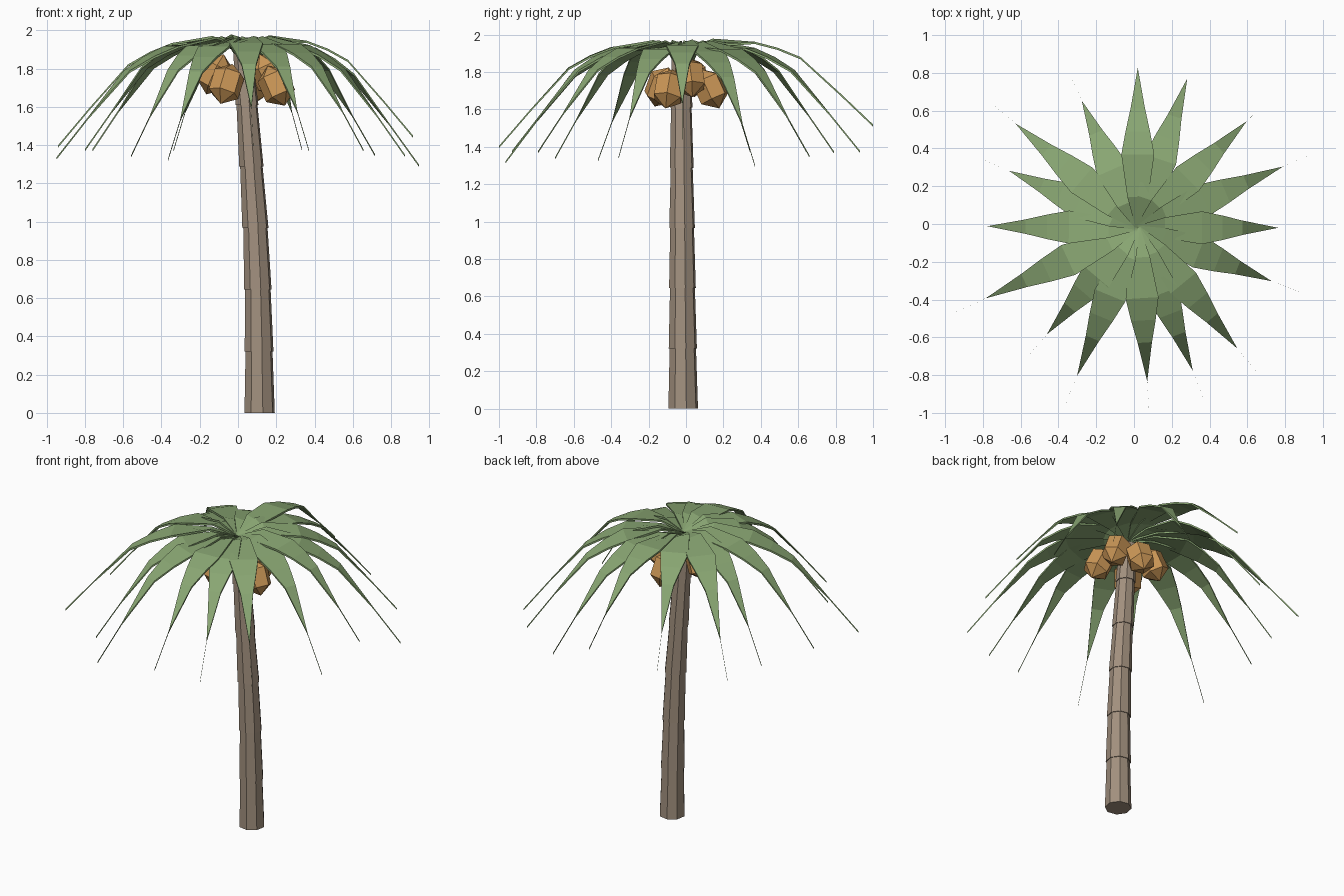
import bpy, bmesh, math
from mathutils import Vector, Matrix

if "Cube" in bpy.data.objects:
    bpy.data.objects.remove(bpy.data.objects["Cube"], do_unlink=True)


def material(name, rgb):
    mat = bpy.data.materials.new(name)
    mat.use_nodes = True
    color = (*rgb, 1.0)
    mat.diffuse_color = color
    mat.node_tree.nodes["Principled BSDF"].inputs["Base Color"].default_value = color
    return mat


def finish(bm, name, mat):
    bmesh.ops.recalc_face_normals(bm, faces=bm.faces)
    mesh = bpy.data.meshes.new(name)
    bm.to_mesh(mesh)
    bm.free()
    mesh.materials.append(mat)
    obj = bpy.data.objects.new(name, mesh)
    bpy.context.collection.objects.link(obj)
    return obj


def loft(bm, rings):
    """Join equal-sized vertex rings with quads and cap both ends."""
    rings = [[bm.verts.new(p) for p in ring] for ring in rings]
    n = len(rings[0])
    for a, b in zip(rings, rings[1:]):
        for i in range(n):
            j = (i + 1) % n
            bm.faces.new((a[i], a[j], b[j], b[i]))
    bm.faces.new(rings[0][::-1])
    bm.faces.new(rings[-1])


leaf_green = material("leaf green", (0.25, 0.38, 0.17))
bark_brown = material("bark brown", (0.36, 0.28, 0.21))
husk_orange = material("husk orange", (0.60, 0.31, 0.095))

# Trunk: stacked tapering octagonal segments, each overhanging the one below
SEGMENT = 0.322
TRUNK_TOP = 1.88
CENTERS = [0.113, 0.11, 0.104, 0.091, 0.07, 0.047, 0.025]
RADII = [0.081, 0.077, 0.073, 0.07, 0.065, 0.061, 0.055]


def octagon(level, radius):
    z = min(level * SEGMENT, TRUNK_TOP)
    center = Vector((CENTERS[level], -0.015 - 0.002 * level, z))
    angles = [math.radians(12 + 45 * k) for k in range(8)]
    return [center + Vector((math.cos(a), math.sin(a), 0)) * radius for a in angles]


bm = bmesh.new()
for level in range(6):
    loft(bm, [octagon(level, RADII[level]),
              octagon(level + 1, RADII[level + 1] - 0.005)])
finish(bm, "trunk", bark_brown)

# Leaves: drooping blades, twisted at the sunken crown, ending in a fine spine
CROWN = Vector((0.02, -0.02, 0))
LONGEST_TIP_Z = 1.52
THICKNESS = 0.012
# fraction of length, half width, height, sideways tilt
BLADE = [(0, 0.012, 1.912, 0.4), (0.16, 0.055, 1.962, 0.3),
         (0.38, 0.087, 1.962, 0), (0.5, 0.065, 1.93, 0),
         (0.62, 0.038, 1.88, 0), (0.83, 0.0001, 1.685, 0),
         (1, 0.0001, 1.52, 0)]
# tip position of every leaf
TIPS = [(0.02, 1.0, 1.52), (0.335, 0.93, 1.38), (0.715, 0.66, 1.355),
        (0.945, 0.37, 1.30), (0.915, -0.02, 1.45), (0.873, -0.36, 1.35),
        (0.655, -0.79, 1.38), (0.37, -0.93, 1.38), (0.08, -1.0, 1.405),
        (-0.367, -0.964, 1.325), (-0.56, -0.70, 1.345), (-0.95, -0.47, 1.335),
        (-0.94, -0.01, 1.40), (-0.80, 0.343, 1.38), (-0.76, 0.645, 1.38),
        (-0.337, 0.79, 1.378)]

for number, (x, y, tip_z) in enumerate(TIPS, 1):
    reach = Vector((x, y, 0)) - CROWN
    side = Vector((-reach.y, reach.x, 0)).normalized()
    drop = Vector((0, 0, THICKNESS))
    rings = []
    for t, half_width, height, tilt in BLADE:
        z = height - (LONGEST_TIP_Z - tip_z) * t ** 1.5
        middle = CROWN + reach * t + Vector((0, 0, z))
        edge = (side + Vector((0, 0, tilt))) * half_width
        rings.append([middle - edge, middle + edge,
                      middle + edge - drop, middle - edge - drop])
    bm = bmesh.new()
    loft(bm, rings)
    finish(bm, f"leaf_{number}", leaf_green)

# Nuts: coarse faceted drops hanging outward from the top of the trunk
NUTS = [(-0.12, 0.03, 1.77), (-0.06, -0.13, 1.72), (0.16, 0.02, 1.77),
        (0.20, -0.09, 1.71), (0.06, 0.13, 1.71)]
for number, spot in enumerate(NUTS, 1):
    outward = Vector((spot[0] - 0.03, spot[1] + 0.02, 0)).normalized()
    axis = outward.cross(Vector((0, 0, 1)))
    place = (Matrix.Translation(spot)
             @ Matrix.Rotation(math.radians(25), 4, axis)
             @ Matrix.Rotation(number * 0.9, 4, "Z")
             @ Matrix.Diagonal((0.095, 0.095, 0.115, 1)))
    bm = bmesh.new()
    bmesh.ops.create_uvsphere(bm, u_segments=6, v_segments=3, radius=1, matrix=place)
    finish(bm, f"nut_{number}", husk_orange)
